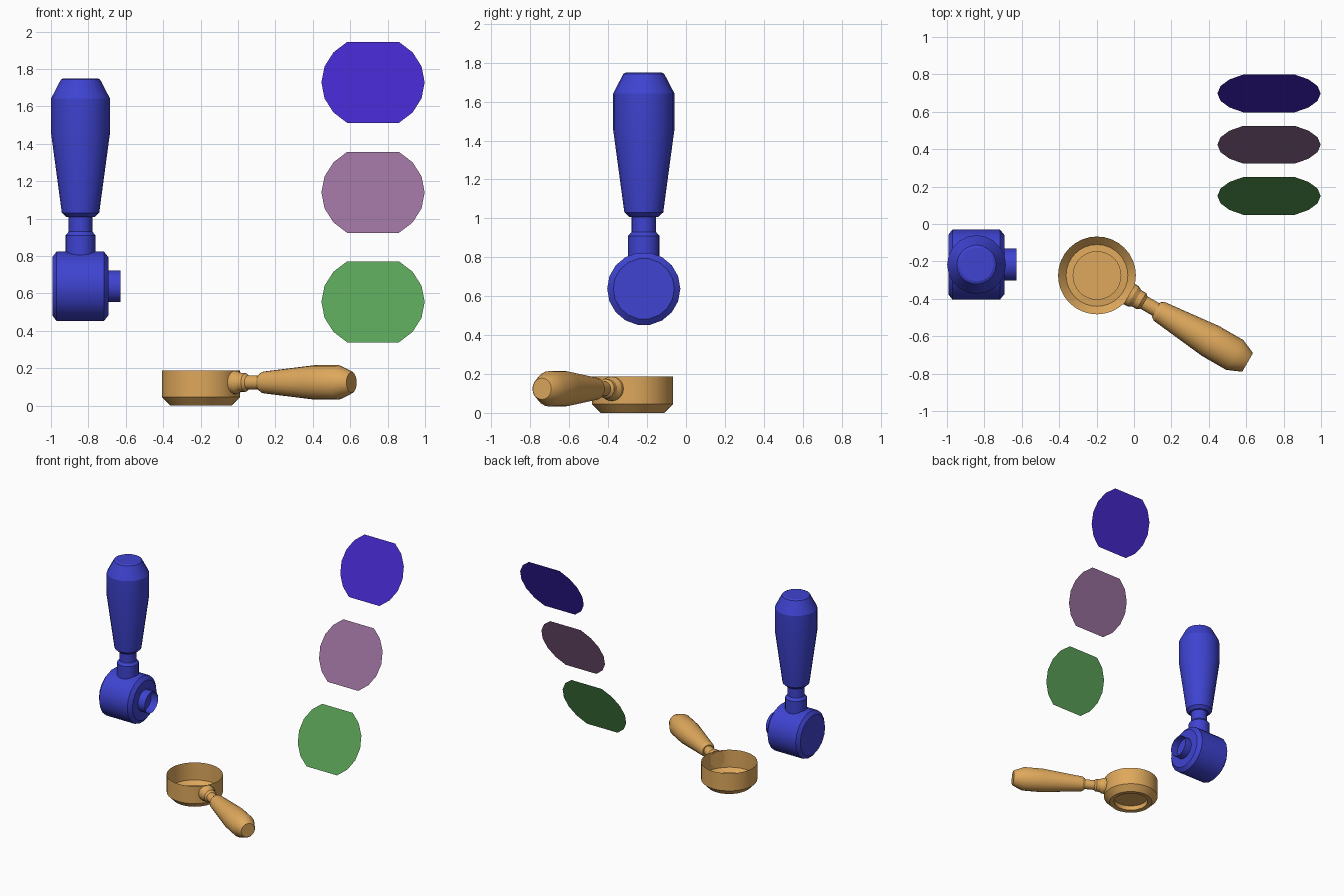
import bpy, bmesh, math
from mathutils import Vector, Matrix

cube = bpy.data.objects.get("Cube")
if cube:
    bpy.data.objects.remove(cube, do_unlink=True)


def material(name, rgb):
    """Flat material from 0-255 display values, stored as linear."""
    lin = [((c / 255 + 0.055) / 1.055) ** 2.4 for c in rgb]
    m = bpy.data.materials.new(name)
    m.use_nodes = True
    m.diffuse_color = (*lin, 1)
    m.node_tree.nodes["Principled BSDF"].inputs["Base Color"].default_value = (*lin, 1)
    return m


blue = material("blue", (62, 67, 208))
tan = material("tan", (222, 168, 92))
purple = material("purple", (68, 39, 200))
mauve = material("mauve", (153, 112, 156))
green = material("green", (90, 162, 87))


def add_object(name, bm, mat, matrix):
    mesh = bpy.data.meshes.new(name)
    bm.to_mesh(mesh)
    bm.free()
    mesh.materials.append(mat)
    ob = bpy.data.objects.new(name, mesh)
    ob.matrix_world = matrix
    bpy.context.collection.objects.link(ob)
    return ob


def lathe(name, profile, mat, origin, axis, sides=20, start_cap=True, end_cap=True):
    """Turn (radius, distance) points around an axis through origin."""
    bm = bmesh.new()
    rings = []
    for r, h in profile:
        rings.append([bm.verts.new((r * math.cos(2 * math.pi * i / sides),
                                    r * math.sin(2 * math.pi * i / sides), h))
                      for i in range(sides)])
    for a, b in zip(rings, rings[1:]):
        for i in range(sides):
            j = (i + 1) % sides
            bm.faces.new((a[i], a[j], b[j], b[i]))
    if start_cap:
        bm.faces.new(rings[0][::-1])
    if end_cap:
        bm.faces.new(rings[-1])
    rot = Vector(axis).to_track_quat('Z', 'Y').to_matrix().to_4x4()
    ob = add_object(name, bm, mat, Matrix.Translation(origin) @ rot)
    bpy.ops.object.select_all(action='DESELECT')
    ob.select_set(True)
    bpy.context.view_layer.objects.active = ob
    bpy.ops.object.shade_smooth_by_angle(angle=math.radians(25))
    return ob


# Upright blue tool: drum lying along x, spout, neck and grip
drum_centre = (-0.842, -0.217, 0.638)
lathe("blue_drum", [(0.16, -0.15), (0.188, -0.128), (0.188, 0.125), (0.157, 0.15)],
      blue, drum_centre, (1, 0, 0), 18)
lathe("blue_spout", [(0.086, 0.14), (0.086, 0.213)], blue, drum_centre, (1, 0, 0), 18,
      start_cap=False, end_cap=False)
lathe("blue_neck", [(0.081, 0.15), (0.081, 0.272), (0.063, 0.292), (0.063, 0.39)],
      blue, drum_centre, (0, 0, 1))
lathe("blue_grip", [(0.075, 0.37), (0.1, 0.393), (0.157, 0.815), (0.157, 1.005),
                    (0.105, 1.105), (0.09, 1.112)],
      blue, drum_centre, (0, 0, 1))

# Lying tan tool: open cup with recessed base, socket, neck and grip
lathe("tan_cup", [(0.13, 0.04), (0.13, 0.003), (0.165, 0), (0.208, 0.045), (0.208, 0.188)],
      tan, (-0.198, -0.275, 0), (0, 0, 1), 32, end_cap=False)
grip_axis = (math.cos(math.radians(30)), -0.5, 0)
grip_origin = (-0.198, -0.275, 0.124)
lathe("tan_neck", [(0.062, 0.2), (0.062, 0.222), (0.05, 0.245), (0.05, 0.275),
                   (0.038, 0.29), (0.038, 0.385)],
      tan, grip_origin, grip_axis)
lathe("tan_grip", [(0.045, 0.365), (0.058, 0.385), (0.092, 0.7), (0.092, 0.85),
                   (0.06, 0.925), (0.055, 0.93)],
      tan, grip_origin, grip_axis)

# Three swatches: round sheets with cut tops and bottoms on one slanted plane
angles = [math.radians(s + 20 * k) for s in (-60, 120) for k in range(7)]
tilt = Matrix.Rotation(math.atan2(0.43, 0.2), 4, 'X')
for name, mat, y, z in (("green_swatch", green, 0.15, 0.555),
                        ("mauve_swatch", mauve, 0.424, 1.14),
                        ("purple_swatch", purple, 0.698, 1.728)):
    bm = bmesh.new()
    bm.faces.new([bm.verts.new((0.276 * math.cos(a), 0.276 * math.sin(a), 0)) for a in angles])
    add_object(name, bm, mat, Matrix.Translation((0.722, y, z)) @ tilt)
